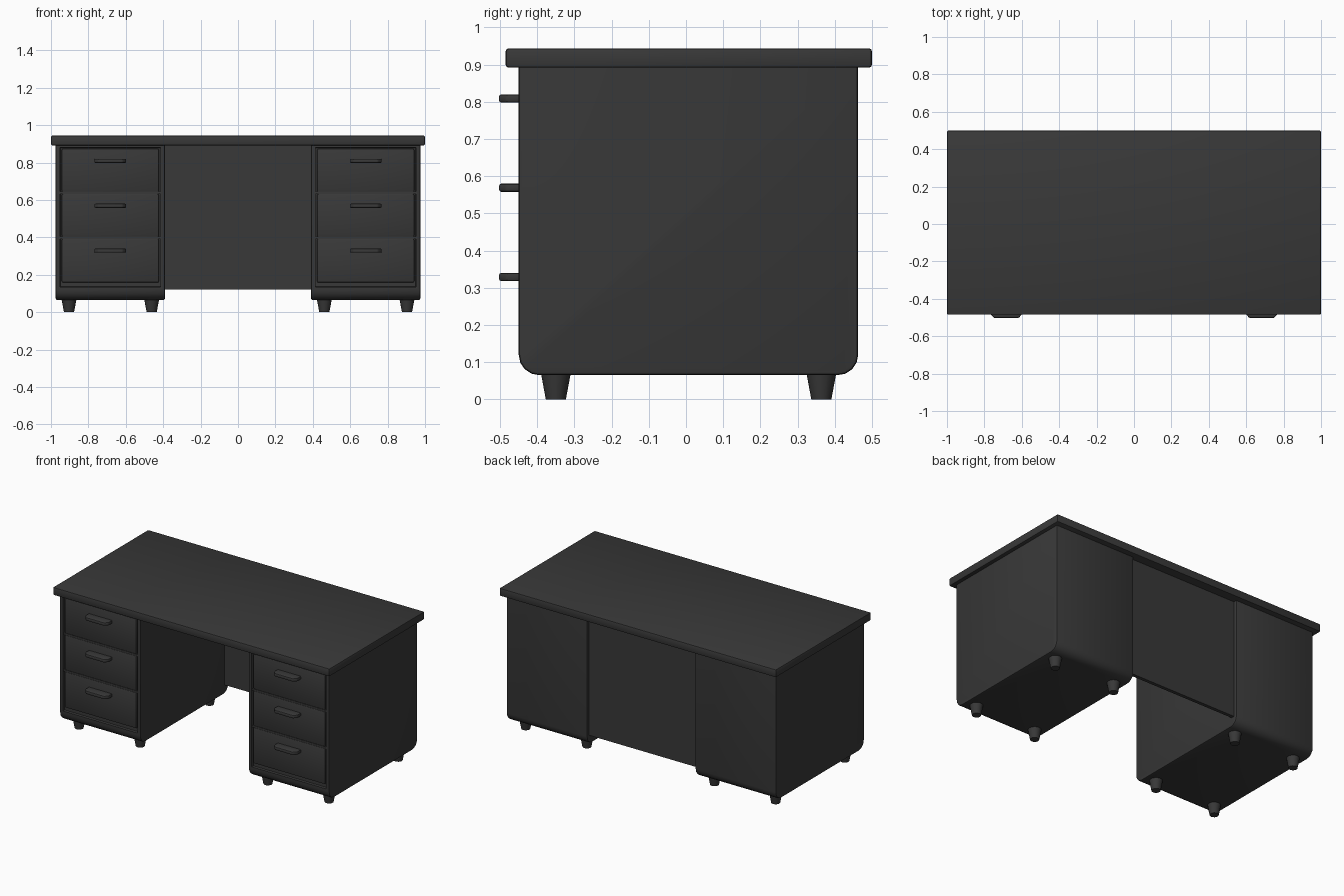
import bpy, bmesh, math
from mathutils import Matrix

if "Cube" in bpy.data.objects:
    bpy.data.objects.remove(bpy.data.objects["Cube"])


def finish(name, bm):
    bmesh.ops.recalc_face_normals(bm, faces=bm.faces[:])
    me = bpy.data.meshes.new(name)
    bm.to_mesh(me)
    bm.free()
    ob = bpy.data.objects.new(name, me)
    bpy.context.collection.objects.link(ob)
    me.materials.append(dark)
    bpy.ops.object.select_all(action='DESELECT')
    bpy.context.view_layer.objects.active = ob
    ob.select_set(True)
    bpy.ops.object.shade_smooth_by_angle(angle=math.radians(30))
    return ob


def box(name, x, y, z, bevel=0.0, segs=2):
    bm = bmesh.new()
    size = [b - a for a, b in (x, y, z)]
    mid = [(a + b) / 2 for a, b in (x, y, z)]
    bmesh.ops.create_cube(bm, size=1, matrix=Matrix.Translation(mid) @ Matrix.Diagonal((*size, 1)))
    if bevel:
        bmesh.ops.bevel(bm, geom=bm.edges[:], offset=bevel, segments=segs, profile=0.5, affect='EDGES')
    return finish(name, bm)


def pedestal(name, x0, x1):
    # Side profile with rounded lower corners, extruded across x
    y0, y1, z0, z1, r = -0.45, 0.463, 0.065, 0.895, 0.055
    pts = [(y0, z1)]
    for cy, start in ((y0 + r, 180), (y1 - r, 270)):
        for i in range(5):
            a = math.radians(start + i * 22.5)
            pts.append((cy + r * math.cos(a), z0 + r + r * math.sin(a)))
    pts.append((y1, z1))
    bm = bmesh.new()
    cap = bm.faces.new([bm.verts.new((x0, y, z)) for y, z in pts])
    ext = bmesh.ops.extrude_face_region(bm, geom=[cap])
    bmesh.ops.translate(bm, vec=(x1 - x0, 0, 0),
                        verts=[g for g in ext['geom'] if isinstance(g, bmesh.types.BMVert)])
    bmesh.ops.recalc_face_normals(bm, faces=bm.faces[:])
    rims = [e for e in bm.edges if abs(e.verts[0].co.x - e.verts[1].co.x) < 1e-5
            and min(v.co.z for v in e.verts) < z1 - 0.01]
    bmesh.ops.bevel(bm, geom=rims, offset=0.009, segments=2, profile=0.5, affect='EDGES')
    # Recess for the drawers
    front = max((f for f in bm.faces if f.normal.y < -0.99), key=lambda f: f.calc_area())
    bmesh.ops.inset_region(bm, faces=[front], thickness=0.02, depth=0)
    bmesh.ops.inset_region(bm, faces=[front], thickness=0.003, depth=-0.015)
    return finish(name, bm)


def foot(name, x, y):
    bm = bmesh.new()
    bmesh.ops.create_cone(bm, cap_ends=True, segments=16, radius1=0.027, radius2=0.041,
                          depth=0.075, matrix=Matrix.Translation((x, y, 0.0375)))
    return finish(name, bm)


def handle(name, cx, cz):
    # Flat pull with chamfered front corners
    w = 0.085
    bm = bmesh.new()
    outline = [(-w, -0.43), (-w, -0.482), (-w + 0.02, -0.503),
               (w - 0.02, -0.503), (w, -0.482), (w, -0.43)]
    f = bm.faces.new([bm.verts.new((cx + x, y, cz - 0.011)) for x, y in outline])
    ext = bmesh.ops.extrude_face_region(bm, geom=[f])
    bmesh.ops.translate(bm, vec=(0, 0, 0.022),
                        verts=[g for g in ext['geom'] if isinstance(g, bmesh.types.BMVert)])
    bmesh.ops.bevel(bm, geom=bm.edges[:], offset=0.006, segments=2, profile=0.5, affect='EDGES')
    return finish(name, bm)


dark = bpy.data.materials.new("dark_grey")
dark.diffuse_color = (0.04, 0.04, 0.04, 1)
dark.use_nodes = True
dark.node_tree.nodes["Principled BSDF"].inputs["Base Color"].default_value = dark.diffuse_color

# Desktop and modesty panel
box("desktop", (-1, 1), (-0.485, 0.5), (0.892, 0.944), 0.008)
box("modesty_panel", (-0.4, 0.4), (0.42, 0.442), (0.122, 0.9))

# Two drawer pedestals
for side, s in (("left", -1), ("right", 1)):
    c = s * 0.6825
    pedestal(side + "_pedestal", c - 0.2925, c + 0.2925)
    for i, (z0, z1) in enumerate(((0.643, 0.874), (0.403, 0.633), (0.158, 0.393))):
        box(f"{side}_drawer_{i + 1}", (c - 0.26, c + 0.26), (-0.447, -0.40), (z0, z1), 0.008)
        handle(f"{side}_handle_{i + 1}", c, 0.809 - 0.24 * i)
    for i, z in enumerate((0.638, 0.398)):
        box(f"{side}_drawer_rail_{i + 1}", (c - 0.268, c + 0.268), (-0.445, -0.40), (z - 0.006, z + 0.006))
    for x in (-0.221, 0.221):
        for y in (-0.35, 0.364):
            foot(f"{side}_foot", c + x, y)
